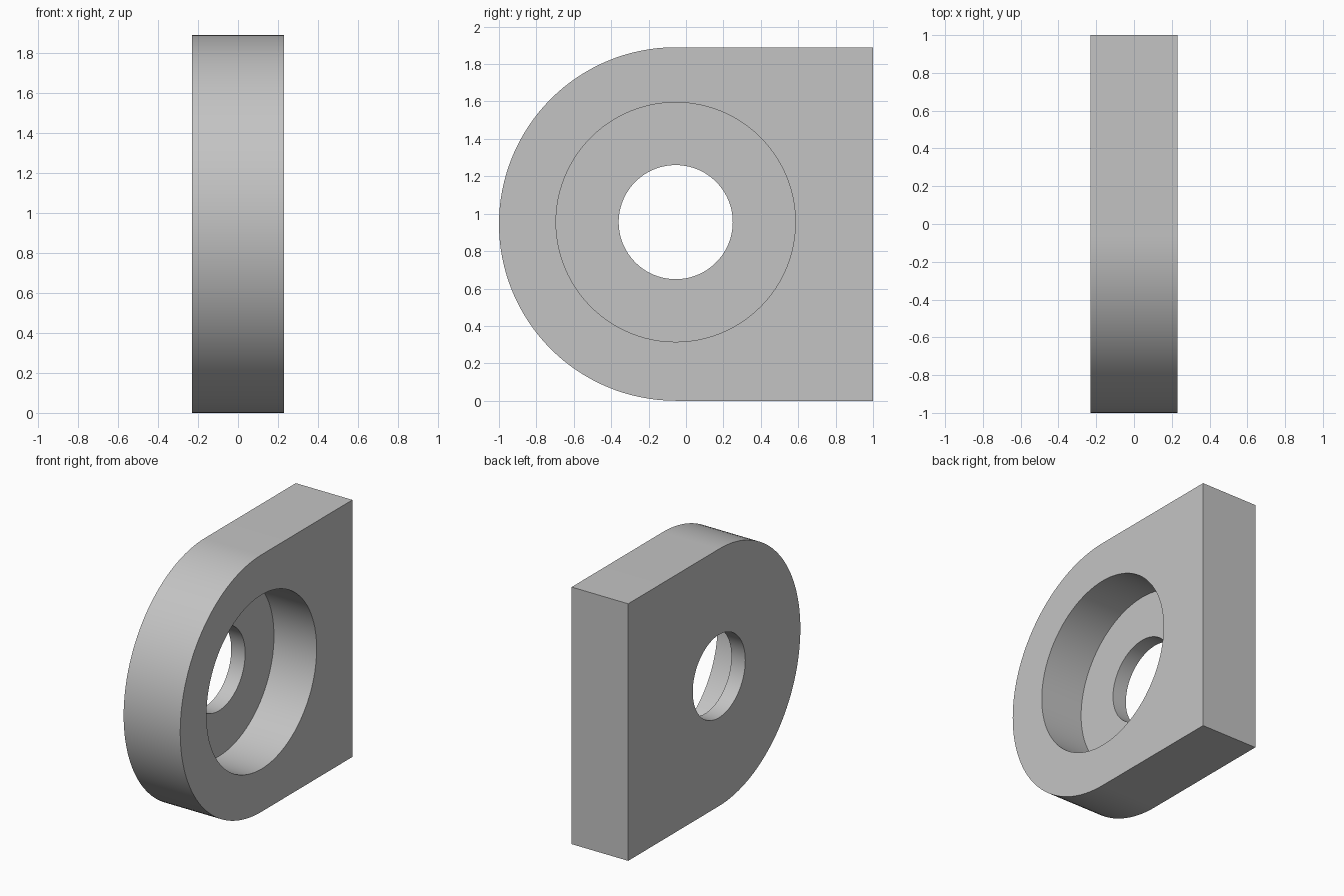
import bpy
import bmesh
from math import pi, sin, cos, radians

cube = bpy.data.objects.get("Cube")
if cube:
    bpy.data.objects.remove(cube, do_unlink=True)

HALF = 0.23            # half thickness along x
RADIUS = 0.945         # rounded end, also half the height
CY = RADIUS - 1        # centre of the rounded end
HOLE_Z = 0.955         # height of the bore axis
FLOOR_X = -HALF + 0.113

grey = bpy.data.materials.new("plain grey")
grey.use_nodes = True
colour = (0.55, 0.55, 0.55, 1)
grey.diffuse_color = colour
grey.node_tree.nodes["Principled BSDF"].inputs["Base Color"].default_value = colour


def prism(name, outline, x0, x1):
    """Extrude a (y, z) outline along x from x0 to x1."""
    bm = bmesh.new()
    face = bm.faces.new([bm.verts.new((x0, y, z)) for y, z in outline])
    moved = bmesh.ops.extrude_face_region(bm, geom=[face])["geom"]
    bmesh.ops.translate(bm, vec=(x1 - x0, 0, 0),
                        verts=[v for v in moved if isinstance(v, bmesh.types.BMVert)])
    bmesh.ops.recalc_face_normals(bm, faces=bm.faces)
    mesh = bpy.data.meshes.new(name)
    bm.to_mesh(mesh)
    bm.free()
    mesh.materials.append(grey)
    obj = bpy.data.objects.new(name, mesh)
    bpy.context.collection.objects.link(obj)
    return obj


def arc(radius, cz, start, end, steps):
    return [(CY + radius * cos(start + (end - start) * i / steps),
             cz + radius * sin(start + (end - start) * i / steps))
            for i in range(steps + 1)]


# Plate with a rounded front and a square back
outline = arc(RADIUS, RADIUS, pi / 2, 3 * pi / 2, 64) + [(1, 0), (1, 2 * RADIUS)]
plate = prism("bearing_plate", outline, -HALF, HALF)

# Wide counterbore on the +x side, then the narrow through hole
for name, radius, x0, x1 in (("counterbore_cutter", 0.64, FLOOR_X, 0.5),
                             ("through_hole_cutter", 0.305, -0.5, 0.5)):
    cutter = prism(name, arc(radius, HOLE_Z, 0, 2 * pi, 96)[:-1], x0, x1)
    cutter.hide_render = True
    bpy.context.view_layer.objects.active = plate
    cut = plate.modifiers.new(name, 'BOOLEAN')
    cut.operation = 'DIFFERENCE'
    cut.solver = 'EXACT'
    cut.object = cutter
    bpy.ops.object.modifier_apply(modifier=cut.name)
    bpy.data.objects.remove(cutter, do_unlink=True)

# Smooth curved walls, sharp rims
bpy.ops.object.select_all(action='DESELECT')
plate.select_set(True)
bpy.context.view_layer.objects.active = plate
bpy.ops.object.shade_smooth_by_angle(angle=radians(30))
